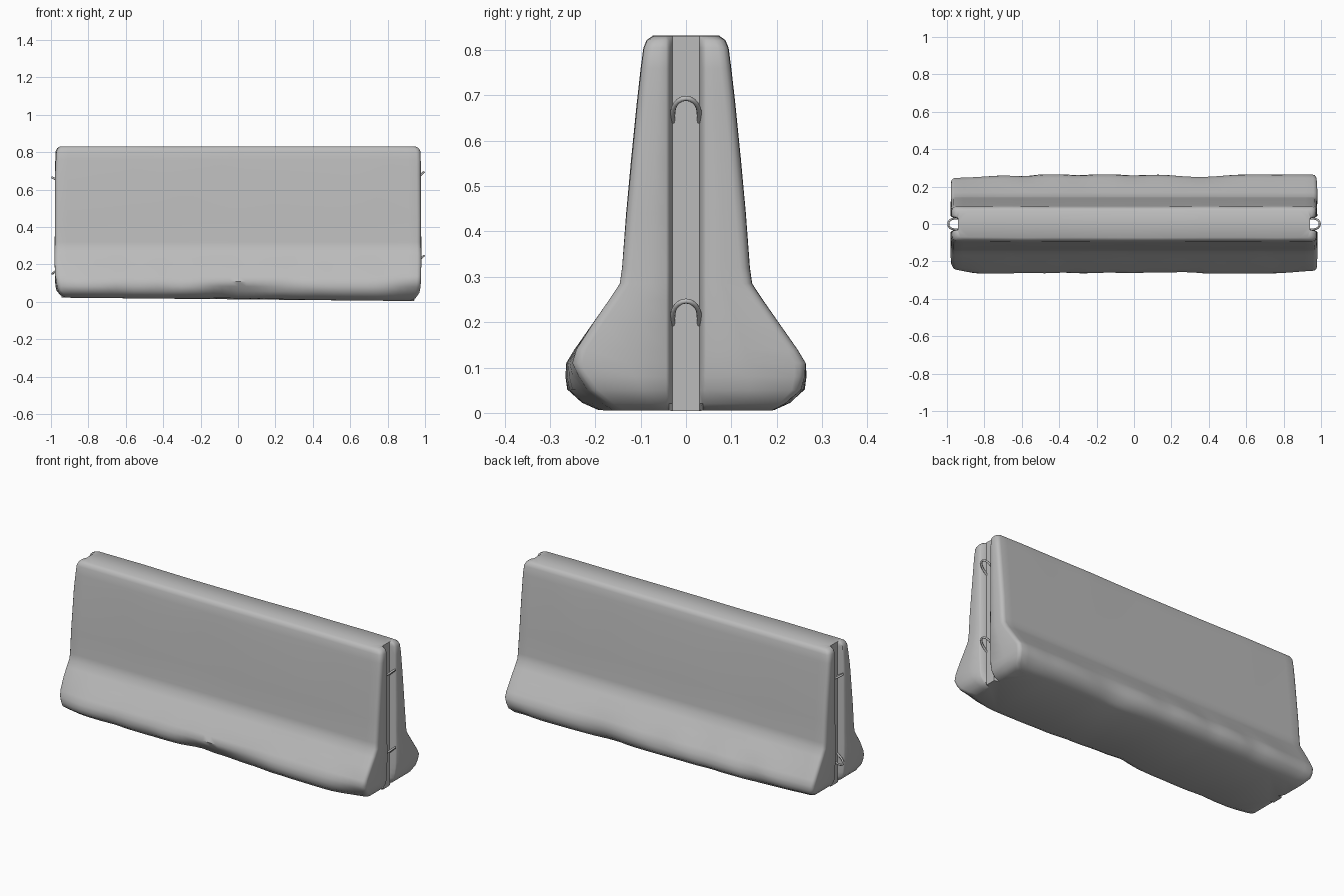
import bpy, bmesh, math
from mathutils import Vector, noise

if "Cube" in bpy.data.objects:
    bpy.data.objects.remove(bpy.data.objects["Cube"])


def material(name, rgb):
    m = bpy.data.materials.new(name)
    m.use_nodes = True
    m.diffuse_color = (*rgb, 1)
    m.node_tree.nodes["Principled BSDF"].inputs["Base Color"].default_value = (*rgb, 1)
    return m


grey = material("concrete grey", (0.5, 0.5, 0.5))

# Cross-section: height, half width, half length
PROFILE = [(0.004, 0.195, 0.92), (0.02, 0.23, 0.95), (0.05, 0.262, 0.97),
           (0.08, 0.266, 0.976), (0.11, 0.264, 0.978), (0.14, 0.246, 0.979),
           (0.2, 0.204, 0.98), (0.25, 0.169, 0.98), (0.285, 0.146, 0.98),
           (0.32, 0.141, 0.98), (0.44, 0.132, 0.979), (0.56, 0.121, 0.978),
           (0.68, 0.109, 0.978), (0.76, 0.1, 0.977), (0.805, 0.094, 0.975),
           (0.822, 0.087, 0.967), (0.832, 0.073, 0.95)]
STATIONS = 44


def bump(v, centre, width):
    return math.exp(-((v - centre) / width) ** 2)


def half_outline(w, length):
    """Front half of one level: end groove, rounded corner, long face."""
    r = 0.022
    corner = [(0.942, 0.0), (0.942, 0.03), (length - 0.006, 0.037), (length, 0.044),
              (length, 0.5 * (0.044 + w - r))]
    corner += [(length - r + r * math.cos(a), w - r + r * math.sin(a))
               for a in (0, math.pi / 6, math.pi / 3, math.pi / 2)]
    inner = length - r
    side = [(inner * (1 - 2 * i / STATIONS), w) for i in range(1, STATIONS)]
    return corner + side + [(-x, y) for x, y in reversed(corner)]


def weather(x, y, z):
    """Worn edges: chips and dents, strongest along the foot."""
    low = max(0.0, 1 - z / 0.26)
    n = noise.noise(Vector((x * 5, y * 9, z * 7)))
    wide = noise.noise(Vector((x * 1.7 + 4, y * 3, z * 2)))
    shrink = 0.025 * low * max(0, n) + 0.006 * abs(wide) * min(1, z)
    if y < 0:
        shrink += 0.03 * bump(x, 0.03, 0.2) * bump(z, 0.05, 0.04)
        shrink += 0.05 * bump(x, 0.97, 0.13) * bump(z, 0.03, 0.07)
        shrink += 0.02 * bump(x, -0.98, 0.08) * low
    else:
        shrink += 0.03 * bump(x, -0.98, 0.25) * low
        shrink += 0.016 * bump(x, 0.35, 0.15) * bump(z, 0.08, 0.06)
    if abs(y) > 0.06:
        y -= math.copysign(shrink, y)
    if abs(x) > 0.95 and abs(y) > 0.04:
        x -= math.copysign(0.016 * max(0, n) * (low + 0.3), x)
    foot = max(0.0, 1 - z / 0.1)
    z += foot * (0.010 * (1 - x) + 0.006 * bump(x, 0, 0.3) * (y < 0))
    z -= 0.004 * max(0, wide) * (z > 0.82)
    return x, y, z


# Concrete body, built as stacked outlines
bm = bmesh.new()
rings = []
for z, w, length in PROFILE:
    half = half_outline(w, length)
    outline = [(x, -y) for x, y in half] + [(x, y) for x, y in reversed(half[1:-1])]
    rings.append([bm.verts.new(weather(x, y, z)) for x, y in outline])
for a, b in zip(rings, rings[1:]):
    for i in range(len(a)):
        j = (i + 1) % len(a)
        bm.faces.new((a[i], a[j], b[j], b[i]))
caps = [bm.faces.new(rings[0]), bm.faces.new(rings[-1])]
bmesh.ops.triangulate(bm, faces=caps)
bmesh.ops.recalc_face_normals(bm, faces=bm.faces)
mesh = bpy.data.meshes.new("barrier_body")
bm.to_mesh(mesh)
bm.free()
body = bpy.data.objects.new("barrier_body", mesh)
bpy.context.collection.objects.link(body)
mesh.materials.append(grey)
bpy.ops.object.select_all(action="DESELECT")
bpy.context.view_layer.objects.active = body
body.select_set(True)
bpy.ops.object.shade_smooth_by_angle(angle=math.radians(50))


def loop(name, side, z, rise):
    """Bent steel bar set in the end groove, apex outward."""
    curve = bpy.data.curves.new(name, "CURVE")
    curve.dimensions = "3D"
    curve.bevel_depth = 0.0055
    curve.bevel_resolution = 2
    curve.use_fill_caps = True
    path = [(-0.03, -0.025)]
    path += [(-0.029 * math.cos(math.pi * i / 10), 0.035 * math.sin(math.pi * i / 10))
             for i in range(11)]
    path += [(0.03, -0.025)]
    spline = curve.splines.new("POLY")
    spline.points.add(len(path) - 1)
    for p, (y, out) in zip(spline.points, path):
        p.co = (side * (0.96 + 0.95 * out), y, z + rise * out, 1)
    spline.use_smooth = True
    curve.materials.append(grey)
    bpy.context.collection.objects.link(bpy.data.objects.new(name, curve))


# Lifting loops at both ends
loop("left_upper_loop", 1, 0.662, 0.9)
loop("left_lower_loop", 1, 0.215, 0.9)
loop("right_upper_loop", -1, 0.645, 0.6)
loop("right_lower_loop", -1, 0.175, -0.7)
